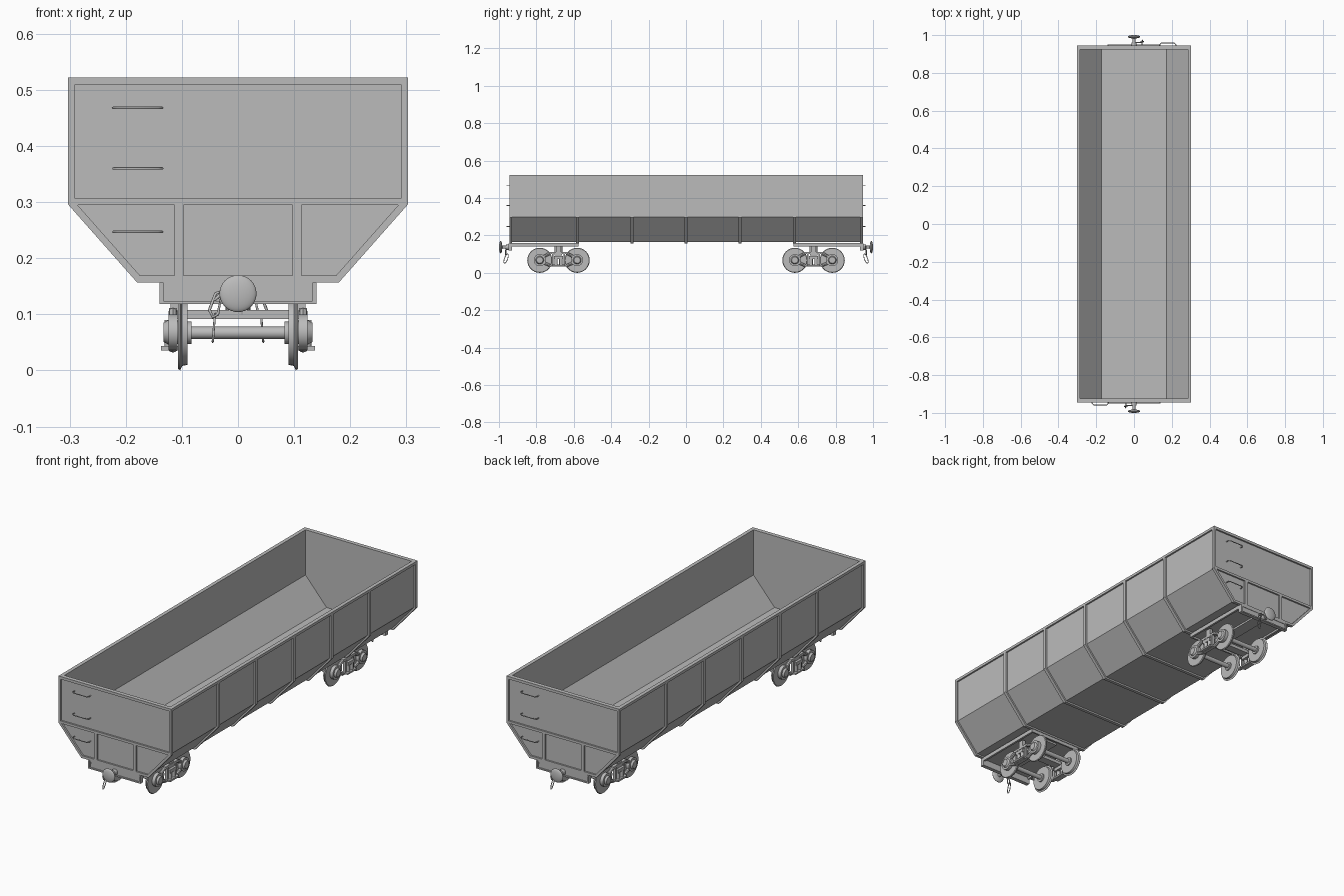
import bpy, bmesh, math
from mathutils import Matrix, Vector

cube = bpy.data.objects.get("Cube")
if cube:
    bpy.data.objects.remove(cube)

grey = bpy.data.materials.new("wagon grey")
grey.use_nodes = True
COLOR = (0.5, 0.5, 0.5, 1)
grey.diffuse_color = COLOR
grey.node_tree.nodes["Principled BSDF"].inputs["Base Color"].default_value = COLOR


def finish(name, bm, turn=0, smooth=False):
    """Turn a bmesh into an object, rotated about the wagon centre."""
    bmesh.ops.recalc_face_normals(bm, faces=bm.faces)
    me = bpy.data.meshes.new(name)
    bm.to_mesh(me)
    bm.free()
    me.materials.append(grey)
    ob = bpy.data.objects.new(name, me)
    ob.rotation_euler.z = turn
    bpy.context.collection.objects.link(ob)
    if smooth:
        bpy.ops.object.select_all(action='DESELECT')
        ob.select_set(True)
        bpy.context.view_layer.objects.active = ob
        bpy.ops.object.shade_smooth_by_angle(angle=math.radians(35))
    return ob


def add_prism(bm, pts, y0, y1):
    """Extrude an x-z outline along y."""
    face = bm.faces.new([bm.verts.new((x, y0, z)) for x, z in pts])
    out = bmesh.ops.extrude_face_region(bm, geom=[face])["geom"]
    verts = [v for v in out if isinstance(v, bmesh.types.BMVert)]
    bmesh.ops.translate(bm, verts=verts, vec=(0, y1 - y0, 0))
    bm.faces.new([v for v in face.verts]) if not face.is_valid else None


def add_box(bm, x, y, z):
    """Box from (low, high) pairs."""
    mid = Vector([(a + b) / 2 for a, b in (x, y, z)])
    size = Vector([b - a for a, b in (x, y, z)])
    bmesh.ops.create_cube(bm, size=1, matrix=Matrix.Translation(mid) @ Matrix.Diagonal(size).to_4x4())


def add_rod(bm, a, b, r, r2=None, seg=24):
    """Cylinder or cone between two points."""
    a, b = Vector(a), Vector(b)
    spin = (b - a).to_track_quat('Z', 'Y').to_matrix().to_4x4()
    bmesh.ops.create_cone(bm, cap_ends=True, segments=seg, radius1=r, radius2=r if r2 is None else r2,
                          depth=(b - a).length, matrix=Matrix.Translation((a + b) / 2) @ spin)


def wire(name, pts, r, turn=0, cyclic=False):
    """Bent round rod through the points."""
    cu = bpy.data.curves.new(name, 'CURVE')
    cu.dimensions = '3D'
    cu.bevel_depth = r
    cu.bevel_resolution = 2
    cu.use_fill_caps = True
    sp = cu.splines.new('POLY')
    sp.points.add(len(pts) - 1)
    for p, co in zip(sp.points, pts):
        p.co = (*co, 1)
    sp.use_cyclic_u = cyclic
    cu.materials.append(grey)
    ob = bpy.data.objects.new(name, cu)
    ob.rotation_euler.z = turn
    bpy.context.collection.objects.link(ob)


TOP, LEN = 0.522, 0.945


def section(d):
    """Hopper cross-section moved inwards by d."""
    half = [(0.303 - d, TOP), (0.303 - d, 0.296 + 0.38 * d), (0.18 - 0.45 * d, 0.157 + d)]
    return half + [(-x, z) for x, z in reversed(half)]


def band(d0, d1):
    return section(d0) + section(d1)[::-1]


# Hopper shell, open at the top
bm = bmesh.new()
add_prism(bm, band(0.008, 0.018), -0.935, 0.935)
finish("hopper_shell", bm)

# Ribs wrapped around the hopper
for i in range(-2, 3):
    bm = bmesh.new()
    add_prism(bm, band(0, 0.01), i * 0.29 - 0.008, i * 0.29 + 0.008)
    finish("hopper_rib", bm)

# Top rails
bm = bmesh.new()
for s in (-1, 1):
    add_box(bm, sorted((s * 0.285, s * 0.303)), (-LEN, LEN), (0.509, TOP))
finish("top_rails", bm)

for turn in (0, math.pi):
    # End wall with its frame, cross rail and posts
    bm = bmesh.new()
    add_prism(bm, section(0.008), -0.937, -0.925)
    finish("end_wall", bm, turn)
    bm = bmesh.new()
    add_prism(bm, band(0, 0.012), -LEN, -0.93)
    add_box(bm, (-0.295, 0.295), (-LEN, -0.925), (0.509, TOP))
    add_box(bm, (-0.297, 0.297), (-LEN, -0.93), (0.295, 0.307))
    for s in (-1, 1):
        add_box(bm, (s * 0.105 - 0.008, s * 0.105 + 0.008), (-LEN, -0.93), (0.16, 0.3))
    finish("end_frame", bm, turn)

    # Ladder rungs
    for z in (0.247, 0.36, 0.468):
        wire("ladder_rung", [(-0.222, -0.935, z), (-0.222, -0.95, z), (-0.214, -0.958, z),
                             (-0.143, -0.958, z), (-0.135, -0.95, z), (-0.135, -0.935, z)], 0.0022, turn)

    # Underframe tray and headstock with a raised rim
    bm = bmesh.new()
    add_box(bm, (-0.14, 0.14), (-LEN, -0.575), (0.15, 0.16))
    for s in (-1, 1):
        add_box(bm, (s * 0.135 - 0.005, s * 0.135 + 0.005), (-LEN, -0.575), (0.141, 0.155))
    add_box(bm, (-0.14, 0.14), (-0.583, -0.575), (0.141, 0.155))
    add_box(bm, (-0.03, 0.03), (-0.93, -0.6), (0.141, 0.152))
    finish("underframe", bm, turn)
    bm = bmesh.new()
    add_box(bm, (-0.14, 0.14), (-0.943, -0.93), (0.118, 0.157))
    for s in (-1, 1):
        add_box(bm, (s * 0.1365 - 0.0035, s * 0.1365 + 0.0035), (-0.949, -0.93), (0.118, 0.157))
    add_box(bm, (-0.14, 0.14), (-0.949, -0.93), (0.118, 0.124))
    finish("headstock", bm, turn)

    # Central buffer
    bm = bmesh.new()
    add_rod(bm, (0, -0.935, 0.137), (0, -0.962, 0.137), 0.014)
    add_rod(bm, (0, -0.94, 0.137), (0, -0.99, 0.137), 0.008)
    bmesh.ops.create_uvsphere(bm, u_segments=32, v_segments=16, radius=0.033,
                              matrix=Matrix.Translation((0, -0.991, 0.137)) @ Matrix.Diagonal((1, 0.27, 1, 1)))
    finish("buffer", bm, turn, True)

    # Coupling chain: crank, link and hanging loop
    wire("coupling_crank", [(0, -0.96, 0.137), (-0.025, -0.96, 0.14), (-0.043, -0.963, 0.125)], 0.003, turn)
    wire("coupling_link", [(-0.028, -0.96, 0.142), (-0.04, -0.962, 0.137), (-0.051, -0.965, 0.108),
                           (-0.045, -0.966, 0.095), (-0.036, -0.963, 0.1)], 0.0028, turn, True)
    loop = [(-0.043 + 0.002 * math.sin(a), -0.962 + 0.009 * math.cos(a) + 0.008 * math.sin(a),
             0.076 + 0.025 * math.sin(a)) for a in [math.tau * k / 16 for k in range(16)]]
    wire("coupling_loop", loop, 0.002, turn, True)

    # Bogie
    cy = -0.682
    bm = bmesh.new()
    add_box(bm, (-0.122, 0.122), (cy - 0.02, cy + 0.02), (0.092, 0.108))
    add_rod(bm, (0, cy, 0.1), (0, cy, 0.152), 0.022)
    for s in (-1, 1):
        add_box(bm, (s * 0.112 - 0.008, s * 0.112 + 0.008), (cy - 0.014, cy + 0.014), (0.108, 0.145))
    finish("bolster", bm, turn)

    for w in (-0.1, 0.1):
        y = cy + w
        # Wheelset: axle, treads, flanges and hubs
        bm = bmesh.new()
        add_rod(bm, (-0.12, y, 0.067), (0.12, y, 0.067), 0.011)
        for s in (-1, 1):
            for x0, x1, r0, r1 in ((0.09, 0.1, 0.057, 0.059), (0.1, 0.103, 0.06, 0.067),
                                   (0.103, 0.107, 0.067, 0.064), (0.083, 0.112, 0.02, 0.02)):
                add_rod(bm, (s * x0, y, 0.067), (s * x1, y, 0.067), r0, r1, 32)
        finish("wheelset", bm, turn, True)

    for s in (-1, 1):
        # Side frame: axle boxes, arch bars, posts, spring plank and springs
        bm = bmesh.new()
        for w in (-0.1, 0.1):
            add_rod(bm, (s * 0.108, cy + w, 0.068), (s * 0.124, cy + w, 0.068), 0.032)
            add_rod(bm, (s * 0.124, cy + w, 0.068), (s * 0.133, cy + w, 0.068), 0.022, 0.017)
        inner, outer = sorted((s * 0.109, s * 0.123))
        add_box(bm, (inner, outer), (cy - 0.05, cy + 0.05), (0.1, 0.111))
        add_box(bm, (inner, outer), (cy - 0.045, cy + 0.045), (0.035, 0.043))
        for e in (-1, 1):
            for za, zb in ((0.105, 0.085), (0.039, 0.055)):
                a = Vector((s * 0.116, cy + e * 0.045, za))
                b = Vector((s * 0.116, cy + e * 0.082, zb))
                add_rod(bm, a, b, 0.008, seg=8)
            add_box(bm, (inner, outer), (cy + e * 0.03 - 0.004, cy + e * 0.03 + 0.004), (0.04, 0.105))
        finish("side_frame", bm, turn, True)
        bm = bmesh.new()
        add_box(bm, sorted((s * 0.105, s * 0.137)), (cy - 0.035, cy + 0.035), (0.036, 0.044))
        add_box(bm, sorted((s * 0.105, s * 0.131)), (cy - 0.025, cy + 0.025), (0.074, 0.09))
        for e in (-1, 1):
            add_rod(bm, (s * 0.122, cy + e * 0.013, 0.044), (s * 0.122, cy + e * 0.013, 0.075), 0.009, seg=16)
        finish("spring_set", bm, turn, True)
